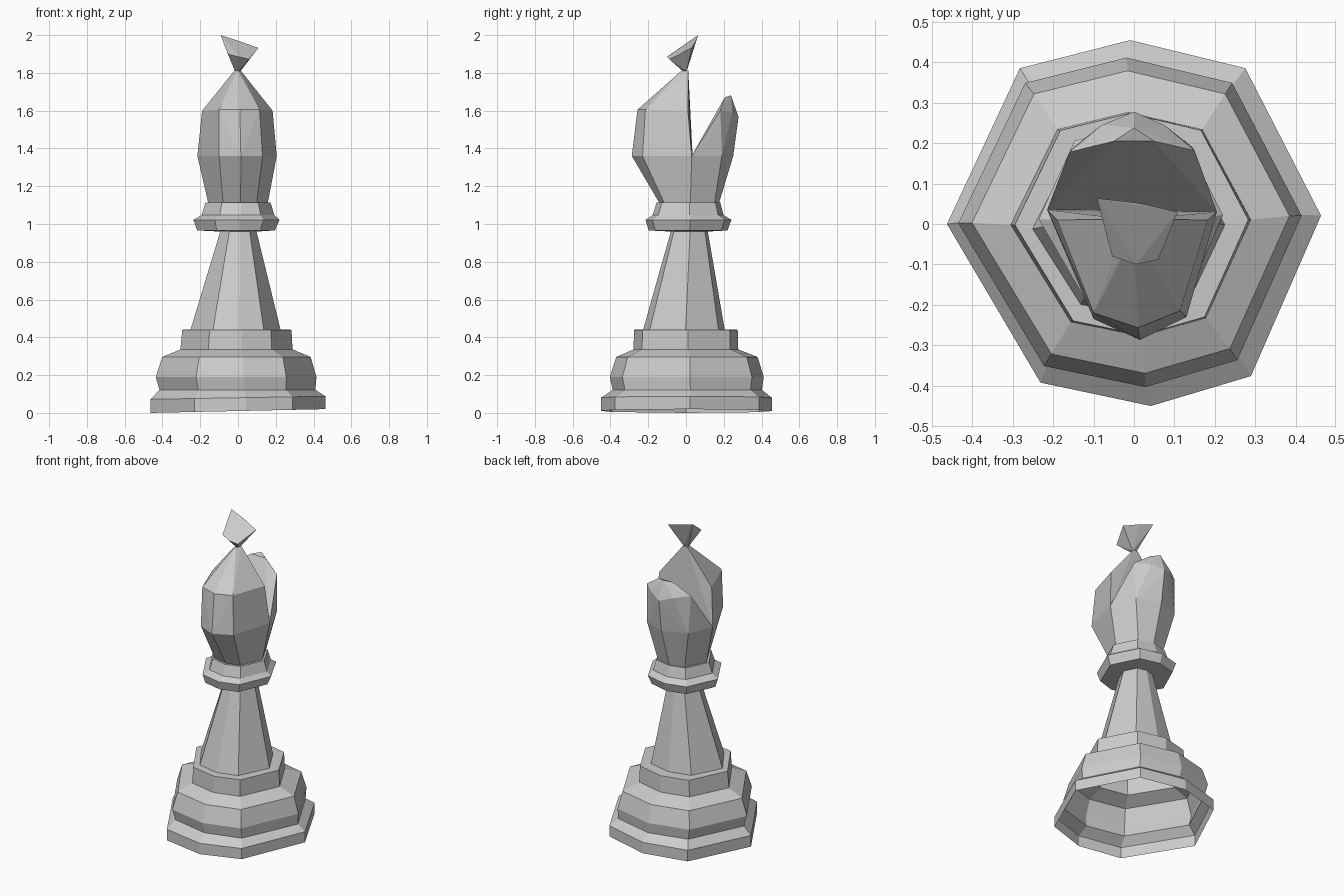
import bpy, bmesh

# Slightly irregular octagon shared by every turned part (starts right, runs counter-clockwise)
OCT = [(1, .045), (.595, .835), (-.02, .985), (-.61, .835),
       (-1, 0), (-.5, -.85), (.09, -.975), (.625, -.815)]


def finish(name, bm):
    bmesh.ops.recalc_face_normals(bm, faces=bm.faces)
    me = bpy.data.meshes.new(name)
    bm.to_mesh(me)
    bm.free()
    ob = bpy.data.objects.new(name, me)
    bpy.context.collection.objects.link(ob)


def skin(name, rings):
    """Open shell through a stack of equal-length point rings."""
    bm = bmesh.new()
    rows = [[bm.verts.new(p) for p in r] for r in rings]
    n = len(rows[0])
    for a, b in zip(rows, rows[1:]):
        for i in range(n):
            j = (i + 1) % n
            bm.faces.new((a[i], a[j], b[j], b[i]))
    finish(name, bm)


def ring(rx, ry, z, cx=0, cy=0, tilt=0):
    return [(cx + x * rx, cy + y * ry, z + tilt * x) for x, y in OCT]


def hull(name, pts, floor=None):
    """Faceted convex solid; the face lying on 'floor' is removed."""
    bm = bmesh.new()
    for p in pts:
        bm.verts.new(p)
    bmesh.ops.convex_hull(bm, input=bm.verts[:])
    if floor is not None:
        low = [f for f in bm.faces if all(v.co.z < floor + .001 for v in f.verts)]
        bmesh.ops.delete(bm, geom=low, context='FACES_ONLY')
    bmesh.ops.dissolve_limit(bm, angle_limit=.03, verts=bm.verts[:], edges=bm.edges[:])
    finish(name, bm)


# Stepped hollow base
skin("base", [
    ring(.463, .462, .01, tilt=.01),
    ring(.463, .462, .08, tilt=.008),
    ring(.413, .403, .122, -.003, .005),
    ring(.425, .416, .19, -.01, .002),
    ring(.393, .382, .296, -.008, .003),
    ring(.297, .283, .336, -.008, -.002),
    ring(.289, .28, .44, -.006, -.002),
    ring(.238, .22, .442, -.013, -.012)])

# Tapered shaft
skin("shaft", [ring(.238, .22, .442, -.013, -.012),
               ring(.096, .1, .96, .002, .017)])

# Collar
skin("collar", [
    ring(.096, .1, .96, .002, .017),
    ring(.206, .213, .966, -.01, .01),
    ring(.228, .232, 1.022, -.008, .012),
    ring(.193, .192, 1.047, 0, .01),
    ring(.172, .172, 1.113, 0, .012),
    ring(.158, .162, 1.113, 0, .016)])

# Head: lower bowl, then a front and a back half either side of the slot
CUT = 1.36
mid = [(.205, .03, CUT), (.145, .19, CUT), (0, .25, CUT), (-.15, .19, CUT),
       (-.215, .035, CUT), (-.1, -.235, CUT), (.015, -.287, CUT), (.13, -.23, CUT)]
skin("head_bowl", [ring(.158, .162, 1.113, 0, .016), mid])

hull("head_front", [mid[0]] + mid[4:] + [
    (.183, .01, 1.6), (-.19, .01, 1.6),
    (-.1, -.22, 1.605), (.01, -.257, 1.605), (.114, -.215, 1.605),
    (-.018, .012, 1.813), (.014, .012, 1.813), (0, -.022, 1.813)], CUT)

hull("head_back", mid[:5] + [
    (.15, .182, 1.6), (-.16, .178, 1.6),
    (.075, .245, 1.59), (0, .278, 1.565), (-.08, .245, 1.59),
    (.05, .205, 1.67), (-.05, .205, 1.67), (0, .238, 1.682)], CUT)

# Tilted flared finial
hull("finial", [
    (-.092, .064, 2), (.01, .052, 1.967), (.108, .03, 1.932), (.06, -.088, 1.872),
    (.005, -.1, 1.885), (-.054, -.08, 1.9),
    (-.016, -.005, 1.81), (.014, .004, 1.81), (.004, -.018, 1.81)])
